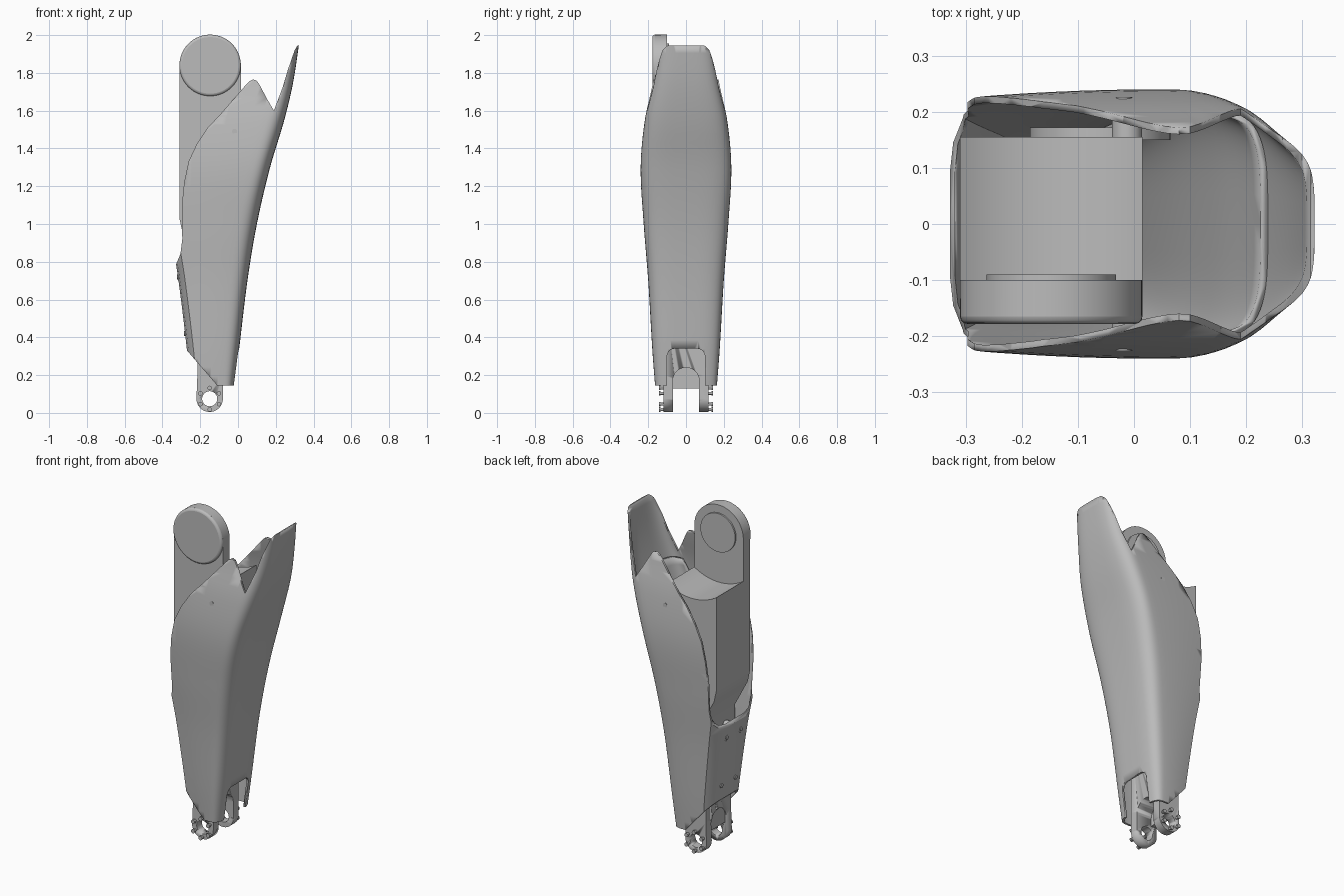
import bpy, bmesh, math
from mathutils import Vector

cube = bpy.data.objects.get("Cube")
if cube:
    bpy.data.objects.remove(cube, do_unlink=True)

grey = bpy.data.materials.new("mid grey")
grey.use_nodes = True
COLOUR = (0.5, 0.5, 0.5, 1)
grey.diffuse_color = COLOUR
grey.node_tree.nodes["Principled BSDF"].inputs["Base Color"].default_value = COLOUR


def finish(name, bm, angle=30):
    bmesh.ops.recalc_face_normals(bm, faces=bm.faces)
    mesh = bpy.data.meshes.new(name)
    bm.to_mesh(mesh)
    bm.free()
    mesh.materials.append(grey)
    ob = bpy.data.objects.new(name, mesh)
    bpy.context.collection.objects.link(ob)
    bpy.ops.object.select_all(action='DESELECT')
    bpy.context.view_layer.objects.active = ob
    ob.select_set(True)
    bpy.ops.object.shade_smooth_by_angle(angle=math.radians(angle))
    return ob


def prism(name, pts, a, b, axis='y'):
    """Extrude a side outline (x, z) along y, or an end outline (y, z) along x."""
    bm = bmesh.new()
    place = (lambda p, d: (p[0], d, p[1])) if axis == 'y' else (lambda p, d: (d, p[0], p[1]))
    rings = [[bm.verts.new(place(p, d)) for p in pts] for d in (a, b)]
    bm.faces.new(rings[0])
    bm.faces.new(rings[1])
    for i in range(len(pts)):
        j = (i + 1) % len(pts)
        bm.faces.new((rings[0][i], rings[0][j], rings[1][j], rings[1][i]))
    return finish(name, bm)


def arc(cx, cz, r, start, end, n=24):
    angles = [math.radians(start + (end - start) * i / n) for i in range(n + 1)]
    return [(cx + r * math.cos(t), cz + r * math.sin(t)) for t in angles]


def disc(name, cx, cz, r, a, b, axis='y', n=32):
    return prism(name, arc(cx, cz, r, 0, 360 * (n - 1) / n, n - 1), a, b, axis)


def boolean(ob, cutter, operation):
    mod = ob.modifiers.new(cutter.name, 'BOOLEAN')
    mod.operation = operation
    mod.solver = 'EXACT'
    mod.object = cutter
    cutter.hide_render = True
    cutter.hide_set(True)


def bevel(ob, width, segments=2):
    mod = ob.modifiers.new("soft edge", 'BEVEL')
    mod.width = width
    mod.segments = segments
    mod.limit_method = 'ANGLE'
    mod.angle_limit = math.radians(50)


def smooth_path(nodes, t):
    """Interpolate rows of numbers; the first column is the parameter."""
    k = max(i for i in range(len(nodes) - 1) if nodes[i][0] <= t or i == 0)
    a, b = nodes[k], nodes[k + 1]
    p, q = nodes[max(k - 1, 0)], nodes[min(k + 2, len(nodes) - 1)]
    h = b[0] - a[0]
    s = (t - a[0]) / h
    out = []
    for c in range(1, len(a)):
        ma = (b[c] - p[c]) / (b[0] - p[0]) * h
        mb = (q[c] - a[c]) / (q[0] - a[0]) * h
        out.append((2*s**3 - 3*s**2 + 1) * a[c] + (s**3 - 2*s**2 + s) * ma
                   + (3*s**2 - 2*s**3) * b[c] + (s**3 - s**2) * mb)
    return out


# Shell sections: height, shin face x, side crease x, half width, rear x
SECTIONS = [(0.10, -0.025, -0.09, 0.160, -0.25), (0.33, 0.005, -0.09, 0.178, -0.27),
            (0.70, 0.05, -0.07, 0.200, -0.315), (1.0, 0.10, -0.03, 0.224, -0.36),
            (1.3, 0.17, 0.05, 0.240, -0.38), (1.55, 0.245, 0.12, 0.218, -0.40),
            (1.75, 0.292, 0.18, 0.175, -0.40), (2.0, 0.33, 0.22, 0.140, -0.40)]


def section(z, inset):
    front, crease, w, rear = smooth_path(SECTIONS, z)
    front, w, rear = front - inset, w - inset, rear + inset
    half = []
    for i in range(21):
        t = math.pi / 2 * i / 20
        half.append((crease + (front - crease) * max(math.cos(t), 0) ** 0.55,
                     w * math.sin(t) ** 0.55))
    corner = rear + 0.035
    for i in range(1, 9):
        s = i / 8
        half.append((crease + (corner - crease) * s, w * (1 - 0.08 * s * s)))
    half += [(rear + 0.008, w * 0.7), (rear, w * 0.45), (rear, 0)]
    return half + [(x, -y) for x, y in reversed(half[1:-1])]


def shell_part(name, outline, inset, thickness, levels=40):
    """Loft the sections into a tube, give it thickness and trim it to a side outline."""
    bm = bmesh.new()
    rings = []
    for k in range(levels + 1):
        z = 0.1 + 1.9 * k / levels
        rings.append([bm.verts.new((x, y, z)) for x, y in section(z, inset)])
    for lo, hi in zip(rings, rings[1:]):
        for i in range(len(lo)):
            j = (i + 1) % len(lo)
            bm.faces.new((lo[i], lo[j], hi[j], hi[i]))
    ob = finish(name, bm)
    solid = ob.modifiers.new("thickness", 'SOLIDIFY')
    solid.thickness = thickness
    solid.offset = -1
    boolean(ob, prism(name + "_trim", outline, -0.5, 0.5), 'INTERSECT')
    return ob


# Outer shell with shin shield, side wings and open back
wing = [(-0.335, 0.77), (-0.305, 0.84), (-0.295, 0.92), (-0.297, 1.1), (-0.285, 1.22),
        (-0.262, 1.33), (-0.22, 1.42), (-0.16, 1.51), (-0.09, 1.585), (-0.02, 1.665),
        (0.04, 1.735), (0.06, 1.755), (0.08, 1.765), (0.1, 1.758), (0.115, 1.735),
        (0.155, 1.66), (0.19, 1.6)]
shield = [(0.235, 1.72), (0.265, 1.82), (0.3, 1.92), (0.315, 1.945), (0.5, 1.945)]
outline = [(-0.5, 0.6), (-0.27, 0.33), (-0.11, 0.145), (0.5, 0.145)] + shield[::-1] + wing[::-1]
outline[0] = (-0.31, 0.375)
outline.insert(0, (-0.5, 0.5))
outline.insert(0, (-0.5, 0.77))
shell = shell_part("shin_shell", outline, 0, 0.012)

# Arched opening at the bottom of the shin face
arch = [(0.1, 0.05)] + arc(0.06, 0.3, 0.04, 0, 90, 8) + arc(-0.06, 0.3, 0.04, 90, 180, 8) + [(-0.1, 0.05)]
boolean(shell, prism("ankle_opening", arch, -0.1, 0.3, 'x'), 'DIFFERENCE')

# Inner liner behind the shin face
liner = [(-0.06, 0.4), (0.4, 0.4), (0.4, 1.6), (0.16, 1.56), (0.05, 1.35)]
shell_part("shin_liner", liner, 0.0125, 0.012)

# Actuator housing with a concave seat on top
CX, KNEE, R = -0.1475, 1.84, 0.1625
lower = [(-0.31, 1.03), (-0.295, 0.96), (-0.21, 0.8), (-0.21, 0.6), (-0.085, 0.6), (-0.04, 0.75), (0.015, 0.95)]
half_angle = math.degrees(math.asin(R / 0.3))
seat = arc(CX, KNEE, 0.3, 270 + half_angle, 270 - half_angle)
prism("actuator_housing", lower + seat, -0.1, 0.155)

# Knee arm, its outer cap and its inner hub
prism("knee_arm", lower + arc(CX, KNEE, R, 0, 180, 40), -0.163, -0.1)
cap = disc("knee_cap", CX, KNEE, R, -0.178, -0.12, n=64)
bevel(cap, 0.013, 3)
disc("knee_hub", CX, KNEE, 0.115, -0.11, -0.09, n=48)
disc("side_motor_cover", -0.06, 1.33, 0.125, 0.15, 0.172, n=48)

# Ankle fork: shank with a rounded foot, an arch between the prongs and a bearing hole
AX, AZ = -0.15, 0.075
foot = [(-0.08, 0.7), (-0.215, 0.7), (-0.215, 0.2)] + arc(AX, AZ, 0.07, 180, 360) + [(-0.08, 0.2)]
fork = prism("ankle_fork", foot, -0.12, 0.12)
gap = [(0.07, -0.1)] + arc(0, 0.17, 0.07, 0, 180) + [(-0.07, -0.1)]
boolean(fork, prism("fork_gap", gap, -0.4, 0.2, 'x'), 'DIFFERENCE')
boolean(fork, disc("bearing_hole", AX, AZ, 0.04, -0.3, 0.3), 'DIFFERENCE')
prism("fork_web", [(-0.075, 0.13), (0.075, 0.13), (0.075, 0.3), (-0.075, 0.3)], -0.21, -0.18, 'x')

# Fasteners repeated on both sides
for side, label in ((1, "back"), (-1, "front")):
    for k in range(6):
        t = math.radians(30 + 60 * k)
        x, z = AX + 0.057 * math.cos(t), AZ + 0.057 * math.sin(t)
        disc(f"{label}_ankle_bolt_{k}", x, z, 0.008, side * 0.11, side * 0.136, n=12)
        disc(f"{label}_ankle_bolt_head_{k}", x, z, 0.012, side * 0.134, side * 0.143, n=12)
    disc(f"{label}_shell_post", -0.0125, 1.49, 0.027, side * 0.1, side * 0.212)
    disc(f"{label}_shell_screw", -0.018, 1.49, 0.014, side * 0.2, side * 0.226, n=16)
    post = disc(f"{label}_rear_post", side * 0.067, 0.72, 0.024, -0.318, -0.21, 'x', 24)
    bevel(post, 0.008)
    for z, x in ((0.72, -0.322), (0.42, -0.286)):
        disc(f"{label}_rear_screw_{z}", side * 0.067, z, 0.013, x, x + 0.03, 'x', 16)
